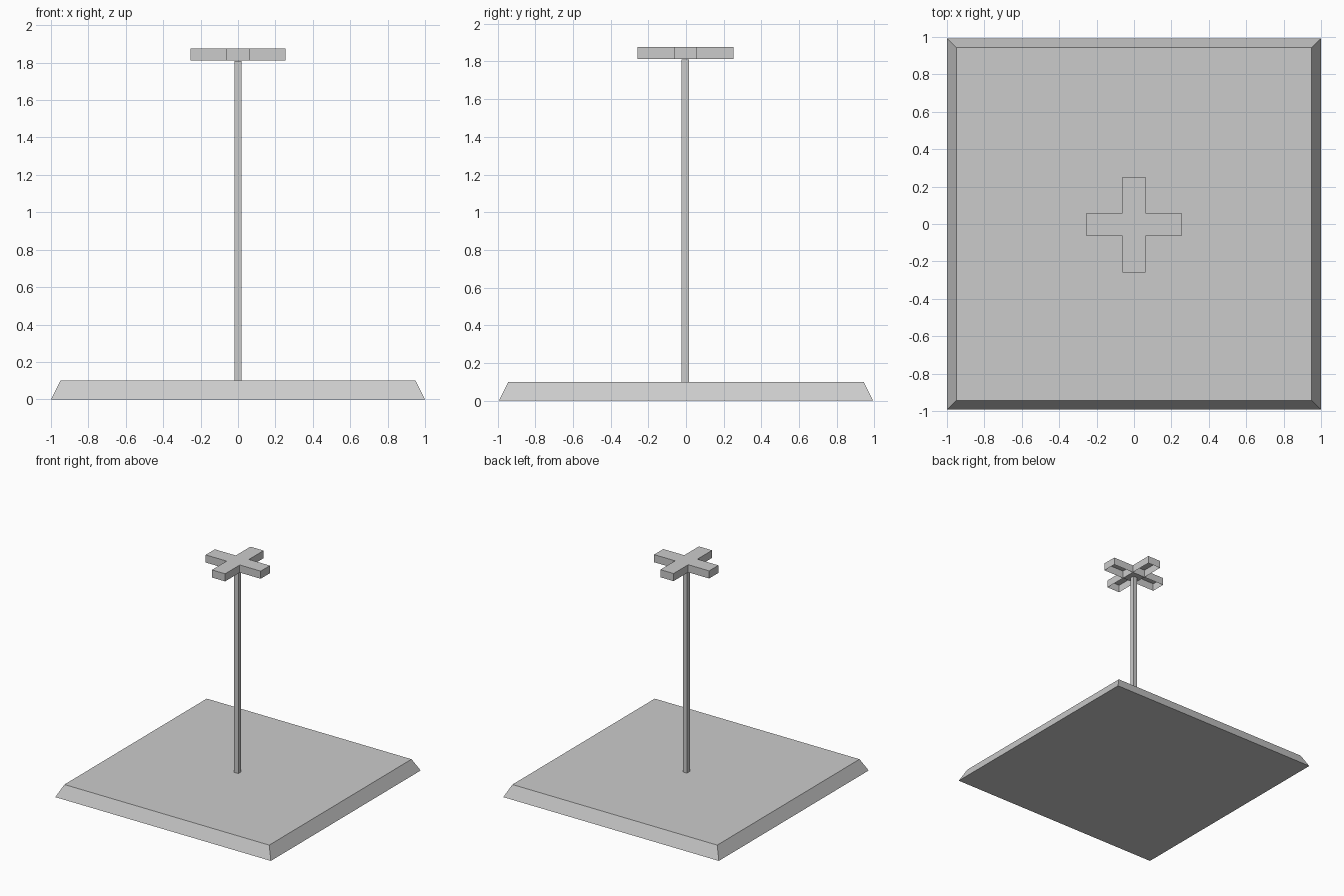
import bpy, bmesh
from math import pi
from mathutils import Matrix

if "Cube" in bpy.data.objects:
    bpy.data.objects.remove(bpy.data.objects["Cube"])


def finish(name, bm):
    bmesh.ops.recalc_face_normals(bm, faces=bm.faces)
    mesh = bpy.data.meshes.new(name)
    bm.to_mesh(mesh)
    bm.free()
    obj = bpy.data.objects.new(name, mesh)
    bpy.context.collection.objects.link(obj)
    return obj


def box(name, lo, hi, taper=0.0, open_bottom=False, turn=0.0):
    bm = bmesh.new()
    bmesh.ops.create_cube(bm, size=1)
    for v in bm.verts:
        top = v.co.z > 0
        for i in range(3):
            s = v.co[i] > 0
            v.co[i] = hi[i] if s else lo[i]
            if top and i < 2:
                v.co[i] += -taper if s else taper
    if open_bottom:
        under = [f for f in bm.faces
                 if all(abs(v.co.z - lo[2]) < 1e-5 for v in f.verts)]
        bmesh.ops.delete(bm, geom=under, context='FACES_ONLY')
    # recalculate before turning so the open shell faces outward
    bm.transform(Matrix.Rotation(turn, 4, 'Z'))
    return finish(name, bm)


# Bevelled square ground slab
box("base_slab", (-1, -0.993, 0), (1, 0.993, 0.1), taper=0.05)

# Thin square pole
box("pole", (-0.019, -0.023, 0.1), (0.019, 0.015, 1.81))

# Central hub joining the lamp heads
box("lamp_hub", (-0.061, -0.064, 1.812), (0.061, 0.058, 1.876))

# Four lamp heads, hollow underneath
for i, side in enumerate(("right", "back", "left", "front")):
    head = box("lamp_head_" + side, (0.061, -0.061, 1.812), (0.255, 0.061, 1.876),
               open_bottom=True, turn=i * pi / 2)
    head.location.y = -0.003
